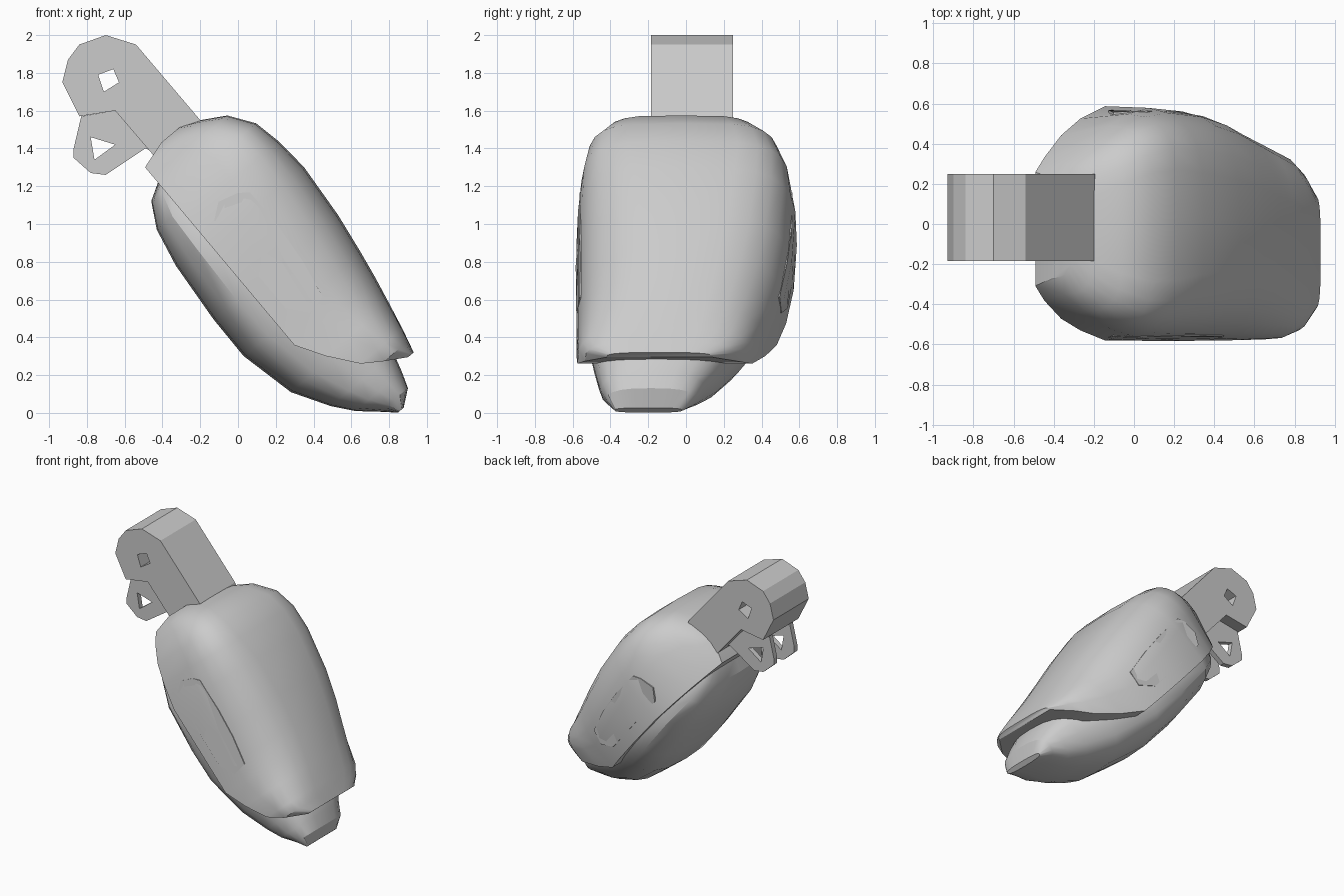
import bpy, bmesh, math
from mathutils import Vector

cube = bpy.data.objects.get("Cube")
if cube:
    bpy.data.objects.remove(cube, do_unlink=True)

GREY = (0.6, 0.6, 0.6, 1)
mat = bpy.data.materials.new("plain grey")
mat.use_nodes = True
mat.diffuse_color = GREY
mat.node_tree.nodes["Principled BSDF"].inputs["Base Color"].default_value = GREY

ORIGIN = Vector((-0.42, 0, 1.23))
ALONG = Vector((0.643, 0, -0.766))
OUT = Vector((0.766, 0, 0.643))


def place(s, y, t):
    """Point from distance along the tilted body, side offset and height."""
    return ORIGIN + ALONG * s + OUT * t + Vector((0, y, 0))


def finish(name, bm):
    bmesh.ops.recalc_face_normals(bm, faces=bm.faces)
    mesh = bpy.data.meshes.new(name)
    bm.to_mesh(mesh)
    bm.free()
    mesh.materials.append(mat)
    obj = bpy.data.objects.new(name, mesh)
    bpy.context.collection.objects.link(obj)
    return obj


def smooth(obj):
    bpy.ops.object.select_all(action='DESELECT')
    obj.select_set(True)
    bpy.context.view_layer.objects.active = obj
    bpy.ops.object.shade_smooth_by_angle(angle=math.radians(30))


def loft(name, rings):
    bm = bmesh.new()
    rows = [[bm.verts.new(p) for p in ring] for ring in rings]
    n = len(rows[0])
    for a, b in zip(rows, rows[1:]):
        for i in range(n):
            j = (i + 1) % n
            bm.faces.new((a[i], a[j], b[j], b[i]))
    bm.faces.new(rows[0])
    bm.faces.new(rows[-1])
    return finish(name, bm)


def power(v, p):
    return math.copysign(abs(v) ** (2 / p), v)


def dome(s, low, high, right, left, p, tuck):
    """Arched section with a flat base, drawn in towards the rim by tuck."""
    mid, half = (left - right) / 2, (left + right) / 2
    ring = []
    for i in range(15):
        a = i * math.pi / 14
        h = power(math.sin(a), p)
        y = mid + half * power(math.cos(a), p) * (1 - tuck * (1 - h) ** 2)
        ring.append(place(s, y, low + (high - low) * h))
    return ring


def oval(s, low, high, right, left):
    """Full rounded section."""
    mid, half = (left - right) / 2, (left + right) / 2
    return [place(s, mid + half * power(math.cos(i * math.tau / 20), 2.7),
                  (low + high) / 2 + (high - low) / 2 * power(math.sin(i * math.tau / 20), 2.7))
            for i in range(20)]


def prism(name, outline, y0, y1):
    bm = bmesh.new()
    face = bm.faces.new([bm.verts.new((x, y0, z)) for x, z in outline])
    new = bmesh.ops.extrude_face_region(bm, geom=[face])["geom"]
    bmesh.ops.translate(bm, vec=(0, y1 - y0, 0),
                        verts=[v for v in new if isinstance(v, bmesh.types.BMVert)])
    return finish(name, bm)


def drill(obj, outline):
    cutter = prism("hole_cutter", outline, -0.5, 0.5)
    cutter.hide_render = True
    mod = obj.modifiers.new("hole", 'BOOLEAN')
    mod.operation = 'DIFFERENCE'
    mod.solver = 'EXACT'
    mod.object = cutter
    bpy.context.view_layer.objects.active = obj
    bpy.ops.object.modifier_apply(modifier=mod.name)
    bpy.data.objects.remove(cutter, do_unlink=True)


# Upper shell: distance, rim height, top height, right and left half widths, squareness, tuck
upper = [(-0.145, 0.14, 0.28, 0.27, 0.23, 3, 0), (-0.1, -0.01, 0.38, 0.37, 0.32, 4, 0.18),
         (-0.03, -0.01, 0.5, 0.46, 0.41, 4.5, 0.18), (0.1, -0.01, 0.59, 0.54, 0.51, 4.5, 0.13),
         (0.25, -0.01, 0.62, 0.57, 0.565, 4.2, 0.07), (0.44, -0.01, 0.635, 0.58, 0.587, 3.6, 0),
         (0.75, -0.01, 0.61, 0.58, 0.57, 3.2, 0), (0.98, -0.01, 0.575, 0.58, 0.53, 3, 0),
         (1.13, -0.01, 0.548, 0.58, 0.48, 3, 0), (1.28, 0.08, 0.517, 0.58, 0.42, 3, 0),
         (1.43, 0.196, 0.484, 0.575, 0.35, 3.2, 0), (1.5, 0.3, 0.466, 0.535, 0.27, 3.2, 0),
         (1.565, 0.41, 0.449, 0.42, 0.14, 3.2, 0)]
smooth(loft("upper_shell", [dome(*r) for r in upper]))

# Lower shell, tapering to a blunt nose
lower = [(0.0, 0.0, 0.06, 0.28, 0.26), (0.058, -0.1, 0.15, 0.38, 0.36),
         (0.193, -0.175, 0.2, 0.46, 0.46), (0.403, -0.22, 0.27, 0.55, 0.55),
         (0.75, -0.25, 0.3, 0.56, 0.54), (1.0, -0.253, 0.33, 0.55, 0.46),
         (1.308, -0.184, 0.37, 0.5, 0.29), (1.5, -0.07, 0.365, 0.47, 0.18),
         (1.604, 0.013, 0.335, 0.45, 0.1), (1.69, 0.11, 0.304, 0.42, 0.05),
         (1.755, 0.18, 0.22, 0.38, -0.02)]
smooth(loft("lower_shell", [oval(*r) for r in lower]))

# Long side panels lying almost flush with the upper shell
panel = [(0.29, 0.17), (0.32, 0.28), (0.36, 0.33), (0.6, 0.33), (0.82, 0.31),
         (1.03, 0.27), (1.05, 0.16), (0.95, 0.08), (0.65, 0.08), (0.35, 0.09)]


def shell_side(side, s, t):
    """Side offset of the upper shell surface at a point of its flank."""
    a, b = next((a, b) for a, b in zip(upper, upper[1:]) if a[0] <= s <= b[0])
    f = (s - a[0]) / (b[0] - a[0])
    low, high, right, left, p, tuck = [u + (v - u) * f for u, v in zip(a[1:], b[1:])]
    mid, half = (left - right) / 2, (left + right) / 2
    h = (t - low) / (high - low)
    return mid + side * half * (1 - h ** p) ** (1 / p) * (1 - tuck * (1 - h) ** 2)


for side, label in ((-1, "right"), (1, "left")):
    loft(label + "_side_panel",
         [[place(s, shell_side(side, s, t) + side * lift, t) for s, t in panel]
          for lift in (-0.03, 0.004)])

# Hinge arm with a pin hole
arm = prism("hinge_arm", [(-0.2, 1.55), (-0.54, 1.95), (-0.7, 2.0), (-0.84, 1.95),
                          (-0.9, 1.87), (-0.93, 1.75), (-0.84, 1.57), (-0.65, 1.6),
                          (-0.35, 1.25), (-0.15, 1.4)], -0.185, 0.25)
drill(arm, [(-0.74, 1.79), (-0.66, 1.82), (-0.63, 1.75), (-0.71, 1.7)])

# Pair of thin inset lugs under the arm, each with a three-sided hole
for label, y0, y1 in (("right", -0.13, -0.09), ("left", 0.12, 0.16)):
    lug = prism(label + "_lug", [(-0.83, 1.57), (-0.65, 1.6), (-0.44, 1.38), (-0.49, 1.4),
                                 (-0.7, 1.26), (-0.78, 1.27), (-0.87, 1.35), (-0.87, 1.4)], y0, y1)
    drill(lug, [(-0.78, 1.46), (-0.65, 1.42), (-0.76, 1.34)])
